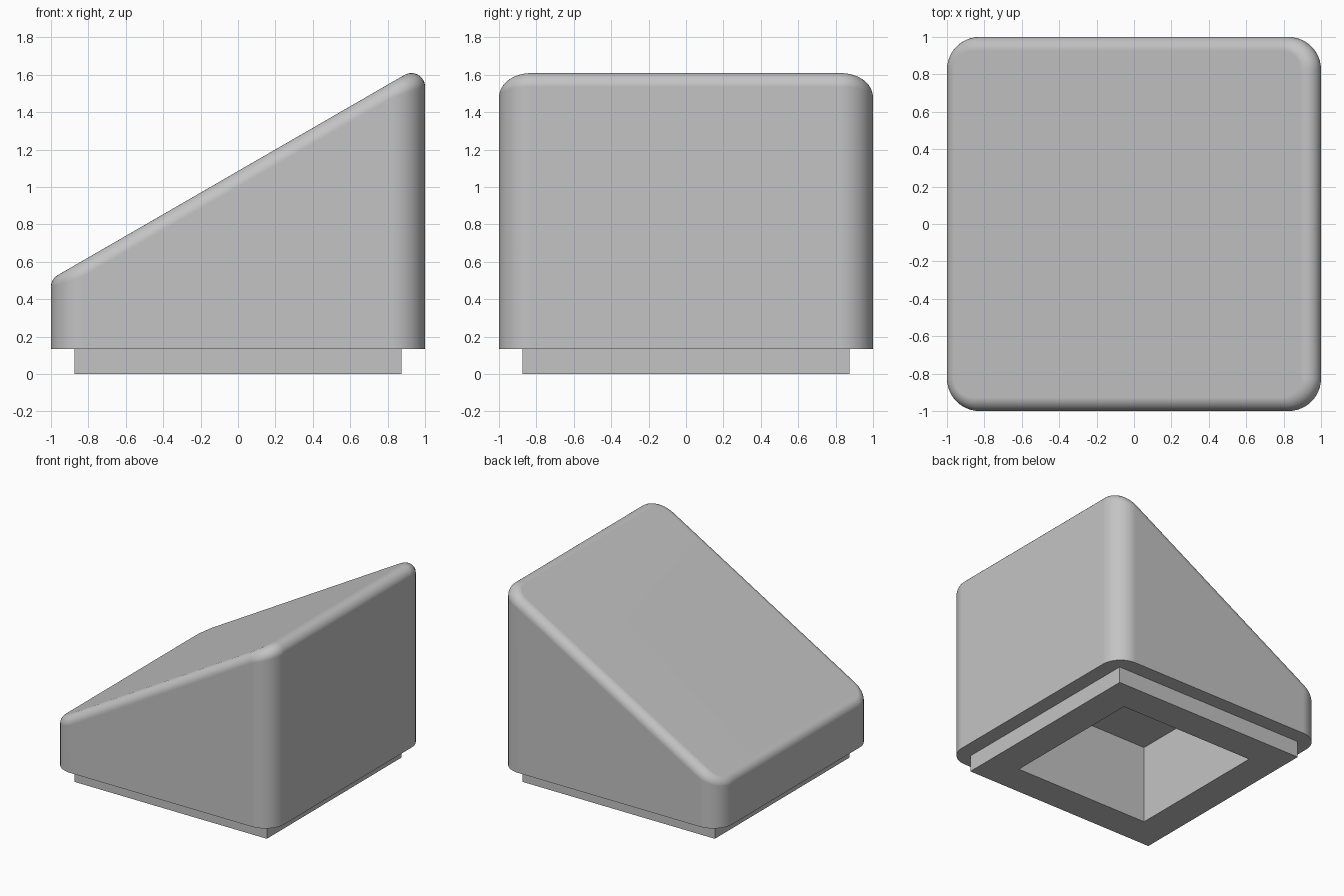
import bpy, bmesh
from math import sin, cos, tan, pi, radians
from mathutils import Vector

default = bpy.data.objects.get("Cube")
if default:
    bpy.data.objects.remove(default, do_unlink=True)

SLOPE = radians(30)
MID_Z = 1.085        # height of the sloped top at the centre
LEDGE_Z = 0.134      # underside of the body
CORNER = 0.175       # radius of the upright corners
FILLET = 0.073       # radius of the rounded top rim
BASE_HALF = 0.875
HOLE_HALF = 0.615
HOLE_TOP = 0.645

grey = bpy.data.materials.new("plain grey")
grey.use_nodes = True
grey.diffuse_color = (0.55, 0.55, 0.55, 1)
grey.node_tree.nodes["Principled BSDF"].inputs["Base Color"].default_value = grey.diffuse_color


def make_object(name, bm):
    bmesh.ops.recalc_face_normals(bm, faces=bm.faces)
    mesh = bpy.data.meshes.new(name)
    bm.to_mesh(mesh)
    bm.free()
    mesh.materials.append(grey)
    obj = bpy.data.objects.new(name, mesh)
    bpy.context.collection.objects.link(obj)
    return obj


def make_box(name, half, low, high):
    bm = bmesh.new()
    bmesh.ops.create_cube(bm, size=1)
    for v in bm.verts:
        v.co = (v.co.x * 2 * half, v.co.y * 2 * half, low if v.co.z < 0 else high)
    return make_object(name, bm)


def make_body(arc_steps=12, rim_steps=12):
    """Rounded square column with a sloped top and a constant-radius rim."""
    up = Vector((-sin(SLOPE), 0, cos(SLOPE)))
    bm = bmesh.new()
    columns = []
    for quarter in range(4):
        middle = pi / 4 + quarter * pi / 2
        cx = (1 - CORNER) * (1 if cos(middle) > 0 else -1)
        cy = (1 - CORNER) * (1 if sin(middle) > 0 else -1)
        for i in range(arc_steps + 1):
            a = (quarter + i / arc_steps) * pi / 2
            out = Vector((cos(a), sin(a), 0))
            edge = Vector((cx, cy, LEDGE_Z)) + out * CORNER
            centre = edge - out * FILLET
            centre.z = MID_Z + tan(SLOPE) * centre.x - FILLET / cos(SLOPE)
            turn = out.angle(up)
            column = [bm.verts.new(edge)]
            for k in range(rim_steps + 1):
                t = k / rim_steps
                ray = (out * sin((1 - t) * turn) + up * sin(t * turn)) / sin(turn)
                column.append(bm.verts.new(centre + ray * FILLET))
            columns.append(column)
    for a, b in zip(columns, columns[1:] + columns[:1]):
        for k in range(len(a) - 1):
            bm.faces.new((a[k], b[k], b[k + 1], a[k + 1]))
    bm.faces.new([c[0] for c in reversed(columns)])
    bm.faces.new([c[-1] for c in columns])
    return make_object("sloped_body", bm)


body = make_body()
base = make_box("base_plinth", BASE_HALF, 0, LEDGE_Z)

# Square recess in the underside
cutter = make_box("recess_cutter", HOLE_HALF, -0.2, HOLE_TOP)
cutter.hide_render = True

for part in (body, base):
    bpy.ops.object.select_all(action='DESELECT')
    part.select_set(True)
    bpy.context.view_layer.objects.active = part
    cut = part.modifiers.new("recess", 'BOOLEAN')
    cut.operation = 'DIFFERENCE'
    cut.solver = 'EXACT'
    cut.object = cutter
    bpy.ops.object.modifier_apply(modifier=cut.name)
    bpy.ops.object.shade_smooth_by_angle(angle=radians(30))
    weighted = part.modifiers.new("clean_normals", 'WEIGHTED_NORMAL')
    weighted.keep_sharp = True

bpy.data.objects.remove(cutter, do_unlink=True)
